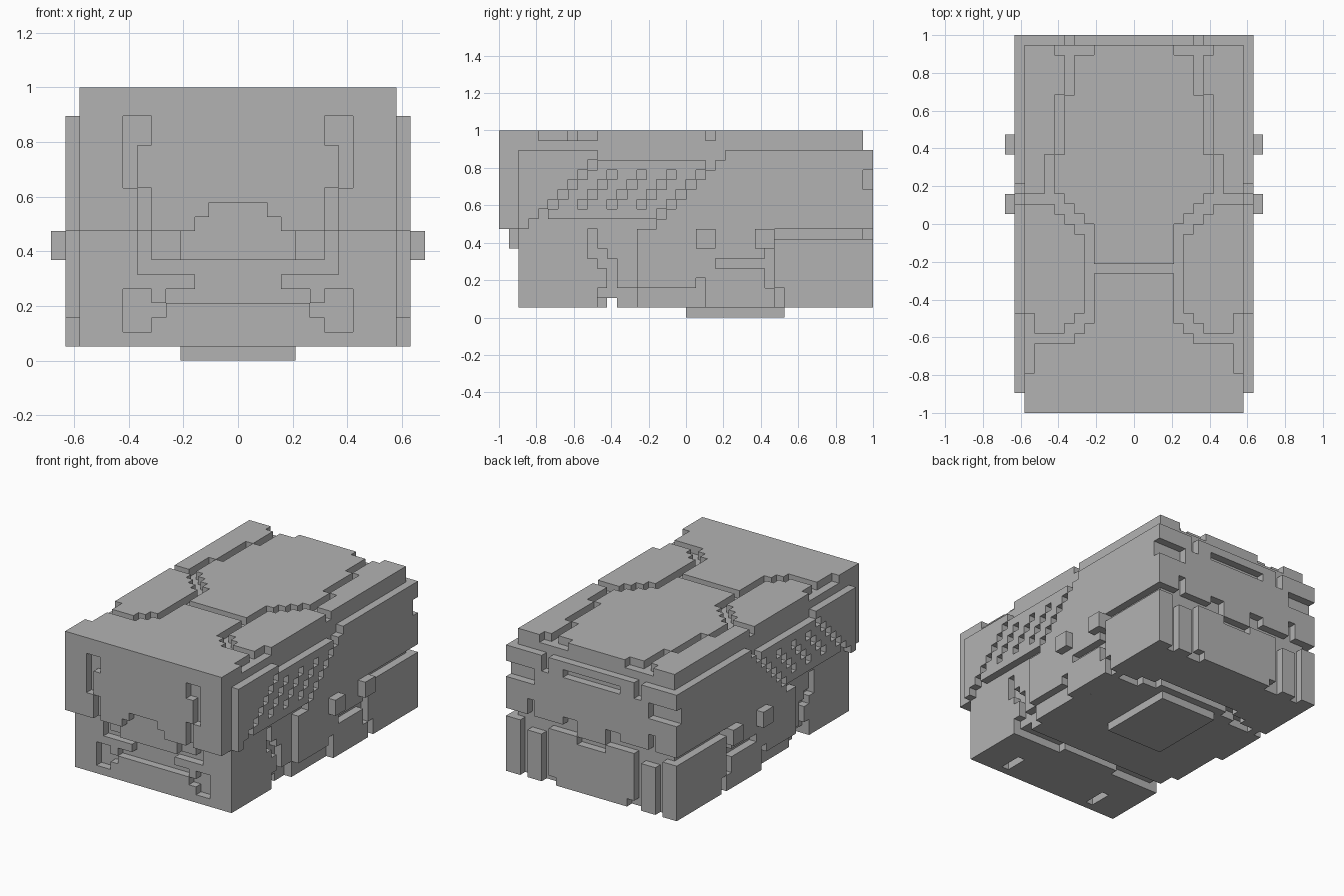
import bpy
import bmesh
from mathutils import Vector

UNIT = 1 / 19  # edge of one block

cube = bpy.data.objects.get("Cube")
if cube:
    bpy.data.objects.remove(cube, do_unlink=True)

stone = bpy.data.materials.new("stone grey")
stone.use_nodes = True
grey = (0.45, 0.45, 0.45, 1)
stone.diffuse_color = grey
stone.node_tree.nodes["Principled BSDF"].inputs["Base Color"].default_value = grey


def rect(left, right, low, high):
    """Set of block cells covering a rectangle."""
    return {(a, b) for a in range(left, right) for b in range(low, high)}


def union(*rects):
    cells = set()
    for r in rects:
        cells |= rect(*r)
    return cells


def symmetric(cells):
    return cells | {(-1 - a, b) for a, b in cells}


def slab(name, cells, axis, near, far):
    """Extrude a set of cells along an axis between two levels."""
    def place(a, b):
        parts = [a, b]
        parts.insert("xyz".index(axis), near)
        return Vector(parts) * UNIT

    bm = bmesh.new()
    verts = {}
    for a, b in sorted(cells):
        corners = []
        for key in ((a, b), (a + 1, b), (a + 1, b + 1), (a, b + 1)):
            if key not in verts:
                verts[key] = bm.verts.new(place(*key))
            corners.append(verts[key])
        bm.faces.new(corners)
    grown = bmesh.ops.extrude_face_region(bm, geom=bm.faces[:], use_keep_orig=True)
    step = Vector((0, 0, 0))
    step["xyz".index(axis)] = (far - near) * UNIT
    moved = [g for g in grown["geom"] if isinstance(g, bmesh.types.BMVert)]
    bmesh.ops.translate(bm, verts=moved, vec=step)
    bmesh.ops.recalc_face_normals(bm, faces=bm.faces[:])
    bmesh.ops.dissolve_limit(bm, angle_limit=0.01, verts=bm.verts[:], edges=bm.edges[:])
    mesh = bpy.data.meshes.new(name)
    bm.to_mesh(mesh)
    bm.free()
    mesh.materials.append(stone)
    obj = bpy.data.objects.new(name, mesh)
    bpy.context.collection.objects.link(obj)
    return obj


def side_pair(name, cells, near, far):
    slab("left_" + name, cells, "x", near, far)
    slab("right_" + name, cells, "x", -near, -far)


# Inner body
slab("upper_core", rect(-11, 11, -18, 18), "z", 9, 18)
slab("lower_core", rect(-10, 10, -16, 18), "z", 2, 9)

# Top plates separated by stepped grooves
centre = union((0, 4, -4, 18), (0, 5, 0, 17), (0, 6, 1, 17), (0, 7, 2, 13), (0, 8, 3, 7))
slab("top_centre_plate", symmetric(centre), "z", 18, 19)
rear_side = union((9, 11, 3, 18), (8, 11, 7, 18), (7, 11, 13, 17))
slab("top_rear_side_plates", symmetric(rear_side), "z", 18, 19)
front_side = union((8, 11, -9, 2), (7, 10, -11, 1), (6, 10, -10, 0), (5, 11, -9, -1))
slab("top_front_side_plates", symmetric(front_side), "z", 18, 19)
cap = union((0, 11, -19, -15), (0, 10, -15, -12), (0, 6, -12, -11),
            (0, 5, -12, -10), (0, 4, -12, -5))
slab("top_front_cap", symmetric(cap), "z", 18, 19)

# Front head wall with stepped eye slots and a notch over the lip
slots = union((7, 8, 12, 17), (6, 7, 15, 17), (6, 7, 9, 12))
notch = union((0, 2, 9, 11), (0, 3, 9, 10))
slab("head_wall", symmetric(rect(0, 11, 9, 19) - slots - notch), "y", -19, -18)

# Lower face with mouth and chin grooves
mouth = union((0, 7, 6, 7), (0, 3, 5, 7), (6, 7, 7, 9))
chin_gap = union((6, 8, 1, 5), (5, 6, 3, 4), (0, 5, 4, 5)) - rect(6, 7, 1, 2)
slab("jaw", symmetric(rect(0, 11, 1, 9) - mouth - chin_gap), "y", -17, -16)
slab("lip", rect(-4, 4, 7, 9), "y", -18, -16)

# Side wedge, vent grille and main panel, all cut on the same diagonal
wedge, grille, main = set(), set(), rect(-5, 19, 3, 9)
for z in range(9, 17):
    wedge |= rect(-17, z - 25, z, z + 1)
    main |= rect(z - 12, 19, z, z + 1)
    if 10 <= z < 16:
        grille |= rect(z - 24, z - 13, z, z + 1)
    if 11 <= z < 15:
        grille -= {(z - shift, z) for shift in (22, 19, 16)}
main -= union((1, 19, 3, 4), (2, 19, 4, 5), (3, 19, 5, 6), (8, 19, 6, 9), (18, 19, 13, 15))
side_pair("front_wedge", wedge, 11, 12)
side_pair("vent_grille", grille, 11, 12)
side_pair("main_panel", main, 11, 12)

# Lower side plates
skin_gap = union((-10, -9, 6, 9), (-9, -8, 5, 7), (-8, -7, 3, 6), (-9, -5, 1, 3))
side_pair("lower_skin", rect(-17, 18, 1, 9) - skin_gap, 10, 11)
side_pair("skirt_block", union((2, 8, 1, 5), (2, 9, 1, 3)), 11, 12)
side_pair("rear_skirt", union((9, 18, 3, 8), (10, 18, 1, 8)), 11, 12)
for label, start in (("front", 1), ("rear", 7)):
    side_pair(label + "_peg", rect(start, start + 2, 7, 9), 11, 13)

# Back plates
back = union((0, 8, 9, 15), (4, 6, 15, 17), (0, 4, 16, 17), (7, 12, 15, 17),
             (9, 12, 9, 13), (0, 9, 11, 13)) - rect(0, 4, 9, 10)
slab("back_upper_plate", symmetric(back), "y", 18, 19)
slab("back_nub", rect(-2, 2, 8, 10), "y", 18, 19)
lower_back = union((0, 6, 2, 8), (0, 5, 1, 2)) - rect(0, 2, 7, 8)
slab("back_lower_plate", symmetric(lower_back), "y", 18, 19)
columns = union((7, 9, 1, 7), (10, 12, 1, 8))
slab("back_columns", symmetric(columns), "y", 18, 19)

# Underside plates and foot
slab("bottom_front_plate",
     symmetric(union((0, 11, -17, -9), (0, 4, -9, -8)) - rect(6, 7, -17, -13)), "z", 1, 2)
slab("bottom_middle_plate",
     symmetric(union((0, 10, -7, 9), (0, 7, 9, 10), (0, 5, 10, 11))), "z", 1, 2)
slab("bottom_rear_plate",
     symmetric(union((0, 11, 12, 18), (6, 11, 11, 12), (8, 11, 10, 11))), "z", 1, 2)
slab("foot", rect(-4, 4, 0, 10), "z", 0, 2)
